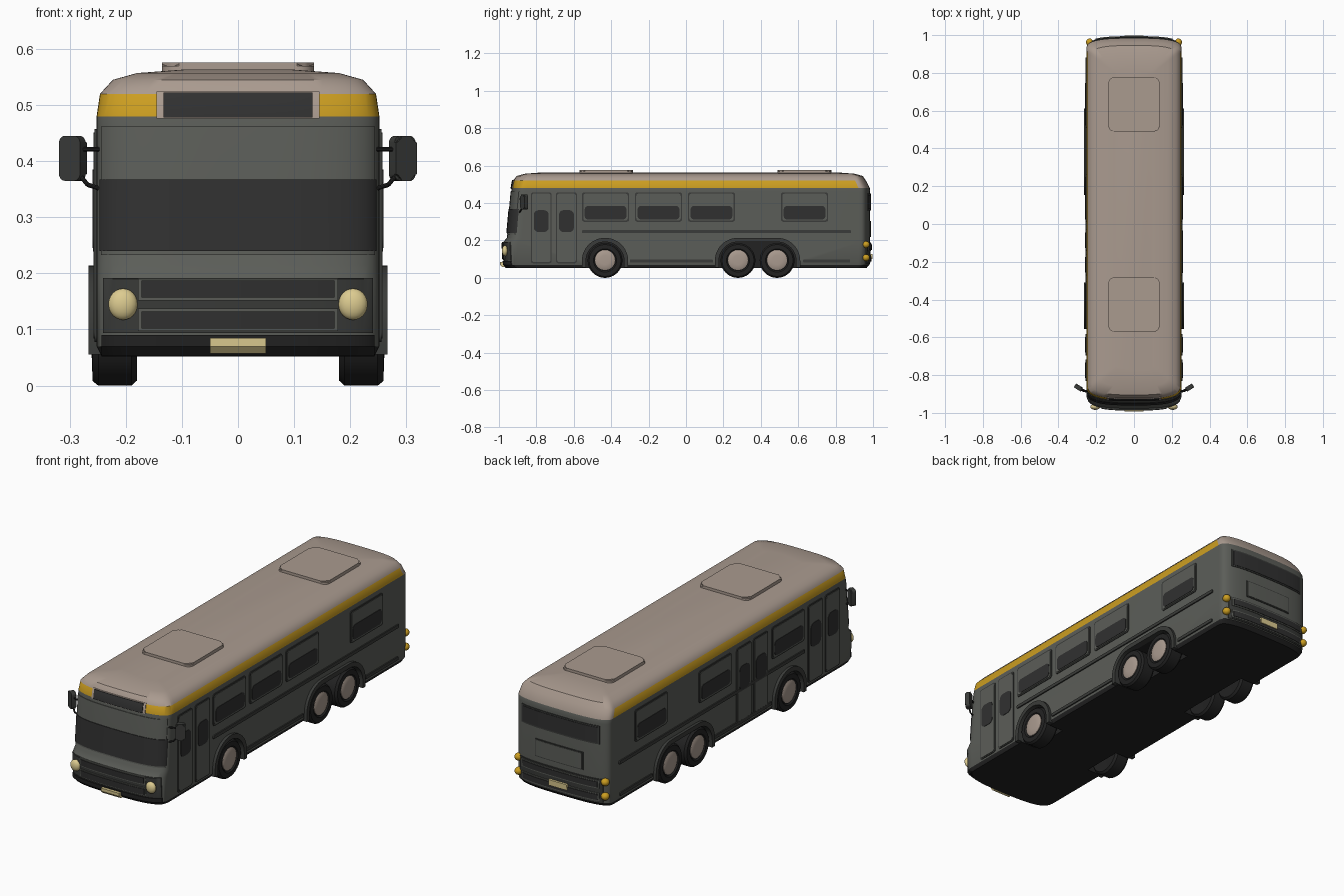
import bpy, bmesh, math
from mathutils import Vector

if "Cube" in bpy.data.objects:
    bpy.data.objects.remove(bpy.data.objects["Cube"])


def material(name, r, g, b):
    m = bpy.data.materials.new(name)
    m.diffuse_color = (r, g, b, 1)
    m.use_nodes = True
    m.node_tree.nodes["Principled BSDF"].inputs["Base Color"].default_value = m.diffuse_color
    return m


GREY = material("body grey", .105, .11, .098)
BEIGE = material("roof beige", .40, .325, .275)
YELLOW = material("stripe yellow", .60, .34, .015)
CREAM = material("lamp cream", .72, .60, .28)
GLASS = material("dark glass", .030, .030, .030)
TRIM = material("dark trim", .042, .044, .041)
BLACK = material("underside black", .016, .016, .016)

# body rings: z, half width, front y, rear y
RINGS = [(.052, .243, -.955, .965), (.07, .252, -.972, .98), (.19, .252, -.978, .985),
         (.215, .252, -.957, .985), (.46, .252, -.935, .985), (.48, .252, -.932, .983),
         (.52, .246, -.925, .962), (.545, .223, -.905, .945), (.557, .18, -.86, .90),
         (.563, .10, -.78, .82)]
W = .252


def finish(name, bm, mats, smooth=True):
    bmesh.ops.recalc_face_normals(bm, faces=bm.faces)
    me = bpy.data.meshes.new(name)
    bm.to_mesh(me)
    bm.free()
    for m in mats:
        me.materials.append(m)
    ob = bpy.data.objects.new(name, me)
    bpy.context.collection.objects.link(ob)
    if smooth:
        smooth_object(ob)
    return ob


def smooth_object(ob):
    bpy.ops.object.select_all(action='DESELECT')
    ob.select_set(True)
    bpy.context.view_layer.objects.active = ob
    bpy.ops.object.shade_smooth_by_angle(angle=math.radians(35))


def end_y(x, z, end):
    """y of the bowed front (-1) or rear (+1) surface."""
    for a, b in zip(RINGS, RINGS[1:]):
        if z <= b[0]:
            break
    t = max(0, min(1, (z - a[0]) / (b[0] - a[0])))
    w, yf, yr = (a[i] + (b[i] - a[i]) * t for i in (1, 2, 3))
    k = 1 - (1 - min(1, abs(x) / w) ** 3) ** (1 / 3)
    return yf + .08 * w / W * k if end < 0 else yr - .06 * w / W * k


def end_panel(name, x0, x1, z0, z1, end, out, mat):
    """Thin plate that follows the bowed front or rear."""
    zs = [z0] + [r[0] for r in RINGS if z0 < r[0] < z1] + [z1]
    n = 24
    xs = [(x0 + x1) / 2 - (x1 - x0) / 2 * math.cos(math.pi * i / n) for i in range(n + 1)]
    bm = bmesh.new()
    g = [[bm.verts.new((x, end_y(x, z, end) + end * out, z)) for x in xs] for z in zs]
    for r, s in zip(g, g[1:]):
        for i in range(n):
            bm.faces.new((r[i], r[i + 1], s[i + 1], s[i]))
    ext = bmesh.ops.extrude_face_region(bm, geom=bm.faces[:], use_keep_orig=True)
    for v in ext["geom"]:
        if isinstance(v, bmesh.types.BMVert):
            v.co.y -= end * (out + .006)
    return finish(name, bm, [mat])


def rounded(a0, a1, b0, b1, r, n=5):
    pts = []
    for cx, cy, s in ((a1 - r, b1 - r, 0), (a0 + r, b1 - r, 90), (a0 + r, b0 + r, 180), (a1 - r, b0 + r, 270)):
        for i in range(n + 1):
            t = math.radians(s + 90 * i / n)
            pts.append((cx + r * math.cos(t), cy + r * math.sin(t)))
    return pts


def prism(name, pts, d0, d1, mat, axis='x', bevel=0):
    bm = bmesh.new()
    at = (lambda a, b, d: (d, a, b)) if axis == 'x' else (lambda a, b, d: (a, b, d))
    lo = [bm.verts.new(at(a, b, d0)) for a, b in pts]
    hi = [bm.verts.new(at(a, b, d1)) for a, b in pts]
    bm.faces.new(lo)
    top = bm.faces.new(hi)
    for i in range(len(pts)):
        j = (i + 1) % len(pts)
        bm.faces.new((lo[i], lo[j], hi[j], hi[i]))
    if bevel:
        bmesh.ops.bevel(bm, geom=list(top.edges), offset=bevel, segments=2, affect='EDGES')
    return finish(name, bm, [mat])


def side_plate(name, s, y0, y1, z0, z1, out, mat, r=.012):
    return prism(name, rounded(y0, y1, z0, z1, r), s * .246, s * out, mat)


def arch(y0, y1, r, zb, n=12):
    """Outline of a wheel arch spanning axles y0..y1."""
    pts = [(y1 + r, zb)]
    for c, s in ((y1, 0), (y0, 90)):
        for i in range(n + 1):
            t = math.radians(s + 90 * i / n)
            pts.append((c + r * math.cos(t), .09 + r * math.sin(t)))
    return pts + [(y0 - r, zb)]


def lathe(name, prof, s, y, z, mat, n=40):
    """Spin (radius, x) profile about the x axis."""
    bm = bmesh.new()
    rows = [[bm.verts.new((s * x, y + r * math.cos(2 * math.pi * i / n), z + r * math.sin(2 * math.pi * i / n)))
             for i in range(n)] for r, x in prof]
    for a, b in zip(rows, rows[1:]):
        for i in range(n):
            bm.faces.new((a[i], a[(i + 1) % n], b[(i + 1) % n], b[i]))
    bm.faces.new(rows[0])
    bm.faces.new(rows[-1])
    return finish(name, bm, [mat])


def ball(name, loc, scale, mat):
    bm = bmesh.new()
    bmesh.ops.create_uvsphere(bm, u_segments=20, v_segments=12, radius=1)
    for v in bm.verts:
        v.co = Vector(a * b for a, b in zip(v.co, scale)) + Vector(loc)
    return finish(name, bm, [mat])


def rod(name, p, q, r, mat):
    p, q = Vector(p), Vector(q)
    bm = bmesh.new()
    bmesh.ops.create_cone(bm, cap_ends=True, segments=10, radius1=r, radius2=r, depth=(q - p).length)
    rot = (q - p).to_track_quat('Z', 'Y')
    for v in bm.verts:
        v.co = rot @ v.co + (p + q) / 2
    return finish(name, bm, [mat])


# body shell, lofted from the rings and coloured by height
bm = bmesh.new()
N = 32
rows = []
for z, w, yf, yr in RINGS:
    row = []
    for end in (-1, 1):
        for i in range(N + 1):
            s = math.sin(math.pi * (i / N - .5))
            x = -end * w * math.copysign(abs(s) ** (2 / 3), s)
            row.append(bm.verts.new((x, end_y(x, z, end), z)))
    rows.append(row)
for k, (a, b) in enumerate(zip(rows, rows[1:])):
    for i in range(len(a)):
        j = (i + 1) % len(a)
        f = bm.faces.new((a[i], a[j], b[j], b[i]))
        f.normal_update()
        back = f.calc_center_median().y > .9
        f.material_index = 1 if k < 5 else (2 if k > 5 or back else 3)
        if k == 0:
            f.material_index = 0
bm.faces.new(rows[0]).material_index = 0
bm.faces.new(rows[-1]).material_index = 2
body = finish("body", bm, [BLACK, GREY, BEIGE, YELLOW], smooth=False)

# wheel wells cut from the body, with flares around them
AXLES = ((-.433, -.433), (.278, .487))
for s in (-1, 1):
    for y0, y1 in AXLES:
        cut = prism("well_cutter", arch(y0, y1, .103, -.02), s * .165, s * .3, BLACK)
        cut.hide_render = True
        mod = body.modifiers.new("well", 'BOOLEAN')
        mod.operation, mod.solver, mod.object = 'DIFFERENCE', 'EXACT', cut
        bpy.context.view_layer.objects.active = body
        bpy.ops.object.modifier_apply(modifier=mod.name)
        bpy.data.objects.remove(cut)
        prism("wheel_arch", arch(y0, y1, .124, .055) + arch(y0, y1, .102, .055)[::-1],
              s * .235, s * .266, TRIM)
smooth_object(body)

TYRE = [(.05, .183), (.084, .18), (.093, .19), (.093, .249), (.085, .259), (.062, .26), (.055, .254)]
HUB = [(.054, .245), (.054, .257), (.046, .261), (.025, .263)]
for s in (-1, 1):
    # wheels
    for y in (-.433, .278, .487):
        lathe("tyre", TYRE, s, y, .093, BLACK)
        lathe("hub", HUB, s, y, .096, BEIGE)
    # side windows; the left side has a door instead of the second one
    for y in (-.556, -.273, .01, .508):
        if s < 0 and y == -.273:
            continue
        side_plate("window_frame", s, y, y + .252, .30, .457, .2555, TRIM)
        side_plate("window_pane", s, y + .007, y + .245, .307, .45, .2575, GREY)
        side_plate("window_glass", s, y + .014, y + .238, .312, .385, .2595, GLASS, .02)
    # double doors
    for y in (-.83, -.695) + ((-.272, -.142) if s < 0 else ()):
        side_plate("door_frame", s, y, y + .112, .078, .457, .2555, TRIM)
        side_plate("door_leaf", s, y + .006, y + .106, .084, .451, .2575, GREY)
        side_plate("door_glass", s, y + .016, y + .096, .245, .362, .2595, GLASS, .025)
    # rubbing rails
    for y0, y1, z in ((-.556, .882, .247), (-.30, .144, .09), (.626, .877, .09)):
        side_plate("side_rail", s, y0, y1, z - .008, z + .008, .258, TRIM, .004)
    # mirrors
    m = prism("mirror", rounded(-.022, .022, -.04, .04, .012), -.012, .012, TRIM, bevel=.005)
    m.location, m.rotation_euler = (s * .294, -.866, .405), (0, 0, s * math.radians(-58))
    rod("mirror_arm", (s * .235, -.89, .421), (s * .29, -.87, .421), .004, BLACK)
    rod("mirror_brace", (s * .243, -.89, .35), (s * .268, -.885, .358), .004, BLACK)
    rod("mirror_brace", (s * .268, -.885, .358), (s * .29, -.87, .385), .004, BLACK)
    # lamps
    ball("headlight", (s * .205, -.968, .145), (.026, .016, .028), CREAM)
    for z in (.178, .108):
        ball("tail_light", (s * .235, .962, z), (.019, .02, .018), YELLOW)

# front end
end_panel("windscreen_surround", -.244, .244, .233, .462, -1, .003, GREY)
end_panel("windscreen_glass", -.247, .247, .24, .367, -1, .006, GLASS)
end_panel("sign_frame", -.145, .145, .476, .524, -1, .003, BEIGE)
end_panel("sign", -.133, .133, .478, .522, -1, .006, GLASS)
end_panel("grille_panel", -.241, .241, .094, .192, -1, .004, TRIM)
end_panel("front_bumper", -.243, .243, .054, .09, -1, .007, BLACK)
for z in (.10, .155):
    end_panel("grille_rim", -.178, .178, z - .003, z + .037, -1, .007, GREY)
    end_panel("grille_slot", -.172, .172, z + .002, z + .032, -1, .010, GLASS)
end_panel("front_plate", -.05, .05, .057, .085, -1, .021, CREAM)

# rear end
end_panel("rear_window_frame", -.212, .212, .36, .45, 1, .003, TRIM)
end_panel("rear_window", -.203, .203, .367, .443, 1, .005, GLASS)
end_panel("engine_hatch_edge", -.13, .13, .218, .305, 1, .003, TRIM)
end_panel("engine_hatch", -.125, .125, .223, .30, 1, .005, GREY)
end_panel("rear_bumper", -.225, .225, .075, .19, 1, .004, TRIM)
for z in (.085, .148):
    end_panel("rear_rim", -.21, .21, z - .004, z + .036, 1, .007, GREY)
    end_panel("rear_slot", -.203, .203, z + .002, z + .03, 1, .010, GLASS)
end_panel("rear_plate", -.05, .05, .10, .128, 1, .015, CREAM)

# roof hatches
for y in (-.57, .49):
    prism("roof_hatch", rounded(-.135, .135, y, y + .287, .03), .55, .576, BEIGE, 'z', .006)
